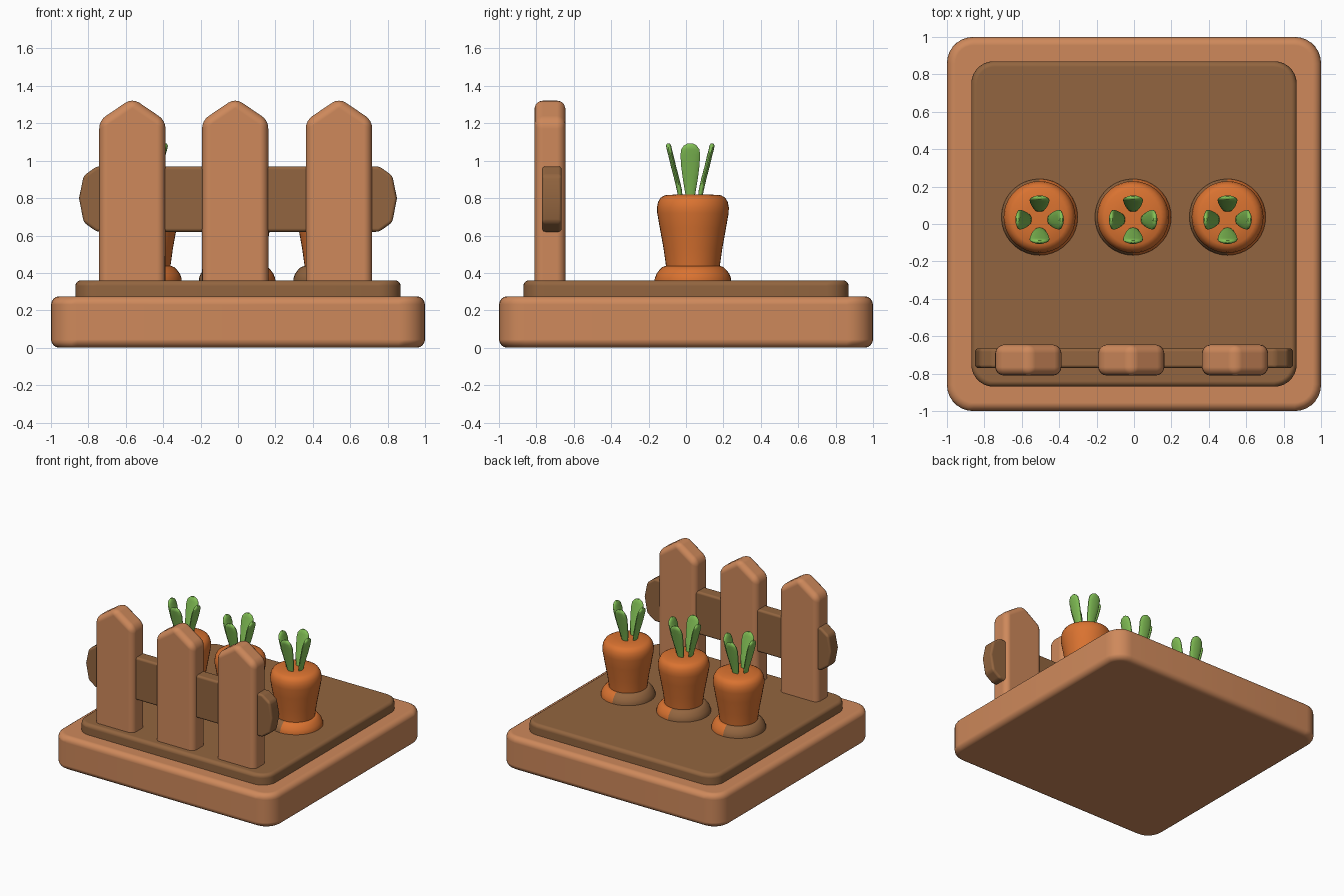
import bpy
import bmesh
from math import cos, sin, pi, radians
from mathutils import Matrix, Vector

cube = bpy.data.objects.get("Cube")
if cube:
    bpy.data.objects.remove(cube, do_unlink=True)


def material(name, r, g, b):
    m = bpy.data.materials.new(name)
    m.use_nodes = True
    m.diffuse_color = (r, g, b, 1)
    bsdf = next(n for n in m.node_tree.nodes if n.type == 'BSDF_PRINCIPLED')
    bsdf.inputs["Base Color"].default_value = (r, g, b, 1)
    return m


TAN = material("tan wood", 0.62, 0.25, 0.105)
BROWN = material("soil brown", 0.29, 0.13, 0.05)
ORANGE = material("carrot orange", 0.70, 0.17, 0.03)
GREEN = material("leaf green", 0.23, 0.54, 0.095)


def finish(name, bm, mats, bevel=0, segments=4):
    """Turn a bmesh into a smooth-shaded object, with optional rounded edges."""
    bmesh.ops.recalc_face_normals(bm, faces=bm.faces)
    mesh = bpy.data.meshes.new(name)
    bm.to_mesh(mesh)
    bm.free()
    for m in mats:
        mesh.materials.append(m)
    obj = bpy.data.objects.new(name, mesh)
    bpy.context.collection.objects.link(obj)
    bpy.ops.object.select_all(action='DESELECT')
    obj.select_set(True)
    bpy.context.view_layer.objects.active = obj
    if bevel:
        bpy.ops.object.shade_smooth()
        mod = obj.modifiers.new("rounded edges", 'BEVEL')
        mod.width = bevel
        mod.segments = segments
        mod.limit_method = 'ANGLE'
        mod.angle_limit = radians(25)
        mod.harden_normals = True
    else:
        bpy.ops.object.shade_smooth_by_angle(angle=radians(50))
    return obj


def slab(name, half, z0, z1, corner, bevel, mat):
    """Square slab with rounded corners and softened edges."""
    bm = bmesh.new()
    bmesh.ops.create_cube(bm, size=2)
    for v in bm.verts:
        v.co = (v.co.x * half, v.co.y * half, z1 if v.co.z > 0 else z0)
    upright = [e for e in bm.edges
               if abs(e.verts[0].co.z - e.verts[1].co.z) > 0.01]
    bmesh.ops.bevel(bm, geom=upright, offset=corner, segments=7,
                    profile=0.5, affect='EDGES')
    return finish(name, bm, [mat], bevel)


def board(name, outline, y0, y1, mat, bevel):
    """Extrude an x-z outline through y."""
    bm = bmesh.new()
    face = bm.faces.new([bm.verts.new((x, y0, z)) for x, z in outline])
    out = bmesh.ops.extrude_face_region(bm, geom=[face])
    moved = [g for g in out["geom"] if isinstance(g, bmesh.types.BMVert)]
    bmesh.ops.translate(bm, verts=moved, vec=(0, y1 - y0, 0))
    return finish(name, bm, [mat], bevel)


def loft(bm, rings):
    """Skin closed rings of equal length and cap both ends."""
    loops = [[bm.verts.new(p) for p in ring] for ring in rings]
    n = len(loops[0])
    for a, b in zip(loops, loops[1:]):
        for i in range(n):
            j = (i + 1) % n
            bm.faces.new((a[i], a[j], b[j], b[i]))
    bm.faces.new(loops[0][::-1])
    bm.faces.new(loops[-1])


def lathe(name, profile, x, y, mats, rule=None, sides=36):
    bm = bmesh.new()
    loft(bm, [[(r * cos(2 * pi * i / sides), r * sin(2 * pi * i / sides), z)
               for i in range(sides)] for r, z in profile])
    if rule:
        for f in bm.faces:
            f.material_index = rule(f.calc_center_median())
    bmesh.ops.translate(bm, verts=bm.verts, vec=(x, y, 0))
    return finish(name, bm, mats)


# Planter base and soil bed
slab("base", 1.0, 0.0, 0.275, 0.14, 0.045, TAN)
slab("soil", 0.87, 0.2, 0.36, 0.12, 0.03, BROWN)

# Fence: three pointed pickets and one rail with tapered ends
for side, cx in (("right", -0.565), ("middle", -0.015), ("left", 0.54)):
    w = 0.177
    shape = [(-w, 0.3), (w, 0.3), (w, 1.215), (0, 1.335), (-w, 1.215)]
    board(side + "_picket", [(cx + x, z) for x, z in shape],
          -0.81, -0.645, TAN, 0.045)

rail_half = [(0.755, 0.62), (0.825, 0.67), (0.85, 0.8), (0.825, 0.92), (0.755, 0.97)]
rail = rail_half + [(-x, z) for x, z in reversed(rail_half)]
board("rail", rail, -0.77, -0.665, BROWN, 0.018)

# Carrots: body, mound around the foot, four leaves
BODY = [(0.138, 0.36), (0.143, 0.43), (0.157, 0.53), (0.177, 0.64),
        (0.191, 0.72), (0.192, 0.75), (0.186, 0.78), (0.172, 0.803),
        (0.15, 0.815), (0.08, 0.82)]
MOUND = [(0.205, 0.33), (0.204, 0.37), (0.195, 0.395), (0.18, 0.415),
         (0.165, 0.43), (0.15, 0.436), (0.13, 0.43)]
# Leaf stations: outward offset, height, half width
LEAF = [(0.05, 0.79, 0.022), (0.06, 0.85, 0.032), (0.074, 0.91, 0.042),
        (0.09, 0.97, 0.05), (0.104, 1.03, 0.054), (0.112, 1.06, 0.05),
        (0.116, 1.08, 0.036), (0.117, 1.093, 0.014)]


def leaf(name, x, y, angle):
    bm = bmesh.new()
    rings = []
    for off, z, hw in LEAF:
        th = min(0.014, hw * 0.5)
        rings.append([(off + th * cos(a), hw * sin(a), z)
                      for a in (2 * pi * i / 14 for i in range(14))])
    loft(bm, rings)
    bm.transform(Matrix.Translation(Vector((x, y, 0))) @ Matrix.Rotation(angle, 4, 'Z'))
    return finish(name, bm, [GREEN])


for side, cx in (("right", -0.505), ("middle", -0.005), ("left", 0.5)):
    cy = 0.037
    lathe(side + "_carrot", BODY, cx, cy, [ORANGE])
    lathe(side + "_mound", MOUND, cx, cy, [BROWN, ORANGE],
          rule=lambda c: 1 if c.x > 0.001 else 0)
    for k in range(4):
        leaf(f"{side}_leaf_{k + 1}", cx, cy - 0.014, k * pi / 2)
